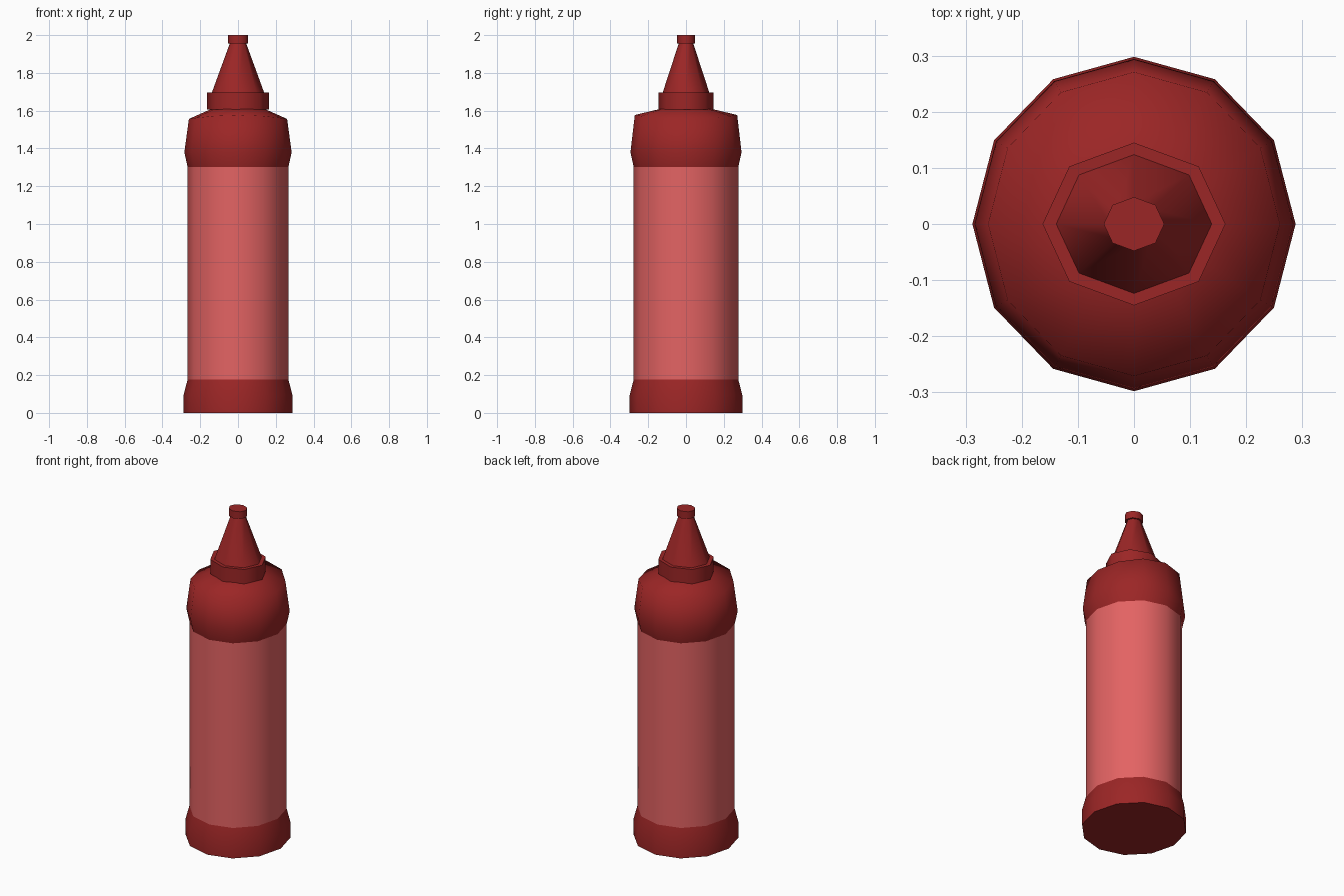
import bpy, bmesh, math

if "Cube" in bpy.data.objects:
    bpy.data.objects.remove(bpy.data.objects["Cube"])


def material(name, rgb):
    m = bpy.data.materials.new(name)
    m.diffuse_color = (*rgb, 1)
    m.use_nodes = True
    m.node_tree.nodes["Principled BSDF"].inputs["Base Color"].default_value = m.diffuse_color
    return m


DARK = material("dark red", (0.33, 0.019, 0.019))
LIGHT = material("light red", (0.77, 0.125, 0.125))


def lathe(name, sides, rings, mat, cap_bottom=True, cap_top=True):
    """Elliptical loft. Each ring is (rx, ry, z) or (rx, ry, z at sides, z at front/back)."""
    bm = bmesh.new()
    loops = []
    for r in rings:
        rx, ry, z0, z1 = r if len(r) == 4 else (*r, r[2])
        loop = []
        for i in range(sides):
            a = 2 * math.pi * i / sides
            c, s = math.cos(a), math.sin(a)
            loop.append(bm.verts.new((rx * c, ry * s, z0 + (z1 - z0) * s * s)))
        loops.append(loop)
    for lo, hi in zip(loops, loops[1:]):
        for i in range(sides):
            j = (i + 1) % sides
            bm.faces.new((lo[i], lo[j], hi[j], hi[i])).smooth = True
    caps = []
    if cap_bottom:
        caps.append(bm.faces.new(loops[0][::-1]))
    if cap_top:
        caps.append(bm.faces.new(loops[-1]))
    # keep the flat ends crisp
    for f in caps:
        for e in f.edges:
            e.smooth = False
    me = bpy.data.meshes.new(name)
    bm.to_mesh(me)
    bm.free()
    me.materials.append(mat)
    ob = bpy.data.objects.new(name, me)
    bpy.context.collection.objects.link(ob)
    return ob


# base band
lathe("base", 12, [(0.288, 0.298, 0), (0.288, 0.298, 0.095), (0.267, 0.277, 0.176)],
      DARK, cap_top=False)
# translucent-looking barrel
lathe("barrel", 12, [(0.267, 0.277, 0.176), (0.267, 0.277, 1.302)], LIGHT, False, False)
# cap with rounded shoulder
lathe("cap", 12, [(0.267, 0.277, 1.302), (0.284, 0.294, 1.38),
                  (0.260, 0.271, 1.556, 1.577), (0.135, 0.125, 1.612)], DARK, False, True)
# nozzle collar, cone and tip
lathe("collar", 8, [(0.163, 0.145, 1.607), (0.163, 0.145, 1.695)], DARK)
lathe("nozzle", 8, [(0.139, 0.124, 1.694), (0.043, 0.038, 1.957)], DARK)
lathe("tip", 8, [(0.054, 0.048, 1.956), (0.054, 0.048, 2.0)], DARK)
